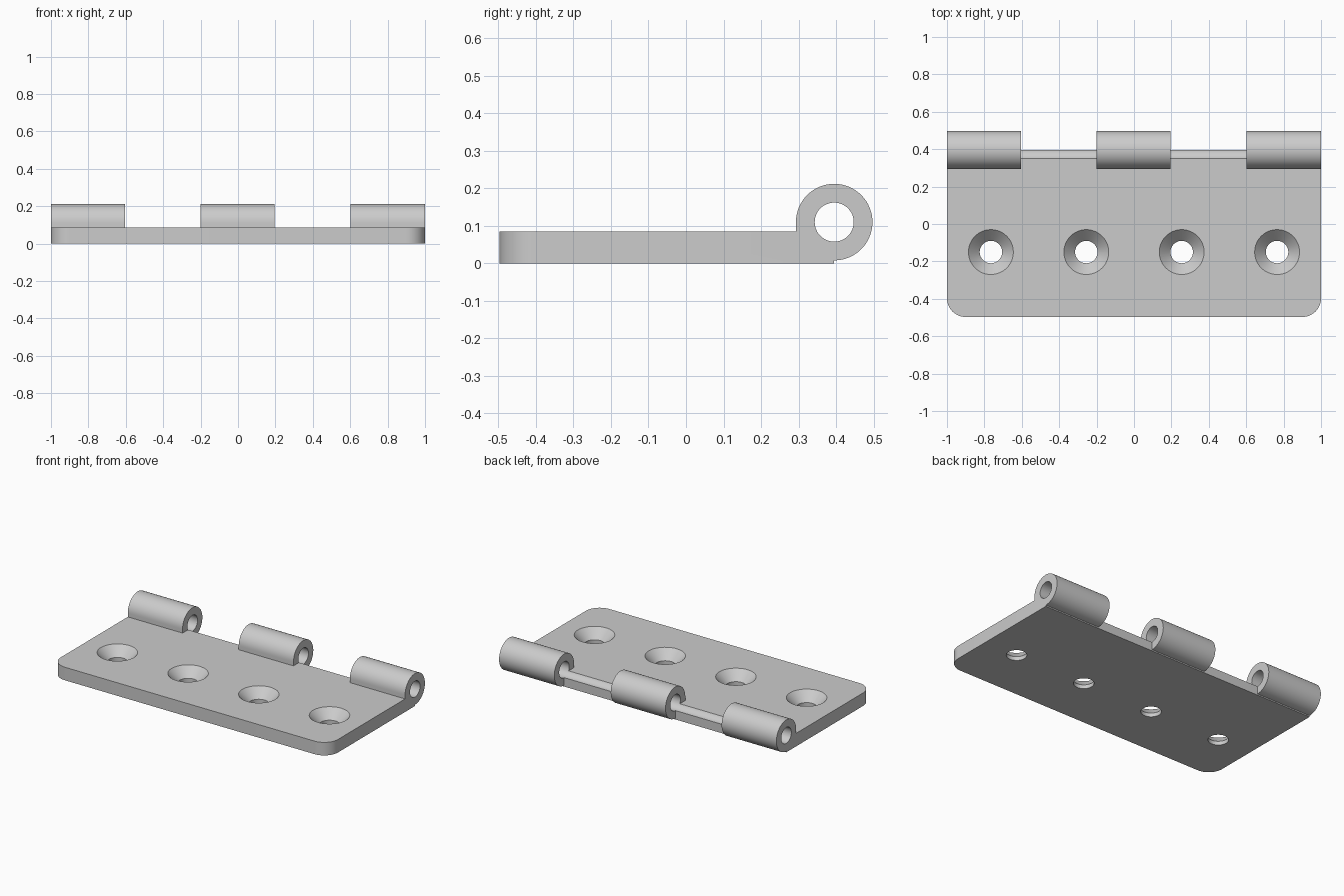
import bpy, bmesh, math

if "Cube" in bpy.data.objects:
    bpy.data.objects.remove(bpy.data.objects["Cube"])

PIN_Y, PIN_Z = 0.395, 0.11
KNUCKLE_R, BORE_R = 0.102, 0.052
THICK, EDGE = 0.085, 0.497

steel = bpy.data.materials.new("plain_steel")
steel.diffuse_color = (0.6, 0.6, 0.6, 1)
steel.use_nodes = True
steel.node_tree.nodes["Principled BSDF"].inputs["Base Color"].default_value = steel.diffuse_color


def arc(cx, cy, r, a0, a1, n):
    """Points along an arc, angles in degrees."""
    angles = [math.radians(a0 + (a1 - a0) * i / n) for i in range(n + 1)]
    return [(cx + r * math.cos(a), cy + r * math.sin(a)) for a in angles]


def loft(name, rings):
    """Solid skinned through equal-length rings, with capped ends."""
    bm = bmesh.new()
    loops = [[bm.verts.new(p) for p in ring] for ring in rings]
    n = len(loops[0])
    for a, b in zip(loops, loops[1:]):
        for i in range(n):
            j = (i + 1) % n
            bm.faces.new((a[i], a[j], b[j], b[i]))
    bm.faces.new(loops[0][::-1])
    bm.faces.new(loops[-1])
    bmesh.ops.recalc_face_normals(bm, faces=bm.faces[:])
    mesh = bpy.data.meshes.new(name)
    bm.to_mesh(mesh)
    bm.free()
    mesh.materials.append(steel)
    ob = bpy.data.objects.new(name, mesh)
    bpy.context.collection.objects.link(ob)
    return ob


def along_x(name, profile, x0, x1):
    return loft(name, [[(x, y, z) for y, z in profile] for x in (x0, x1)])


def combine(target, other, operation):
    """Apply a boolean and discard the helper."""
    bpy.context.view_layer.objects.active = target
    mod = target.modifiers.new("boolean", 'BOOLEAN')
    mod.object, mod.operation, mod.solver = other, operation, 'EXACT'
    bpy.ops.object.modifier_apply(modifier=mod.name)
    bpy.data.objects.remove(other)


# Leaf plate with two rounded front corners
R = 0.1
outline = (arc(-1 + R, -EDGE + R, R, 180, 270, 12)
           + arc(1 - R, -EDGE + R, R, 270, 360, 12)
           + [(1, PIN_Y), (-1, PIN_Y)])
leaf = loft("hinge_leaf", [[(x, y, z) for x, y in outline] for z in (0, THICK)])

# Three knuckles, each rooted in the plate
profile = (arc(PIN_Y, PIN_Z, KNUCKLE_R, -90, 180, 48)
           + [(PIN_Y - KNUCKLE_R, 0.03), (PIN_Y - 0.03, 0.03)])
for x0, x1 in ((-1, -0.605), (-0.2, 0.195), (0.602, 1)):
    combine(leaf, along_x("knuckle", profile, x0, x1), 'UNION')

# Pin bore through the knuckles, which also grooves the plate edge
bore = along_x("pin_bore", arc(PIN_Y, PIN_Z, BORE_R, 0, 352.5, 47), -1.1, 1.1)
combine(leaf, bore, 'DIFFERENCE')

# Countersunk screw holes
for x in (-0.765, -0.255, 0.255, 0.765):
    steps = ((0.06, -0.05), (0.06, 0.025), (0.12, THICK), (0.14, THICK + 0.02))
    rings = [[(px, py, z) for px, py in arc(x, -0.15, r, 0, 352.5, 47)]
             for r, z in steps]
    combine(leaf, loft("screw_hole", rings), 'DIFFERENCE')

# Smooth round surfaces, sharp edges kept
bpy.ops.object.select_all(action='DESELECT')
leaf.select_set(True)
bpy.context.view_layer.objects.active = leaf
bpy.ops.object.shade_smooth_by_angle(angle=math.radians(25))
